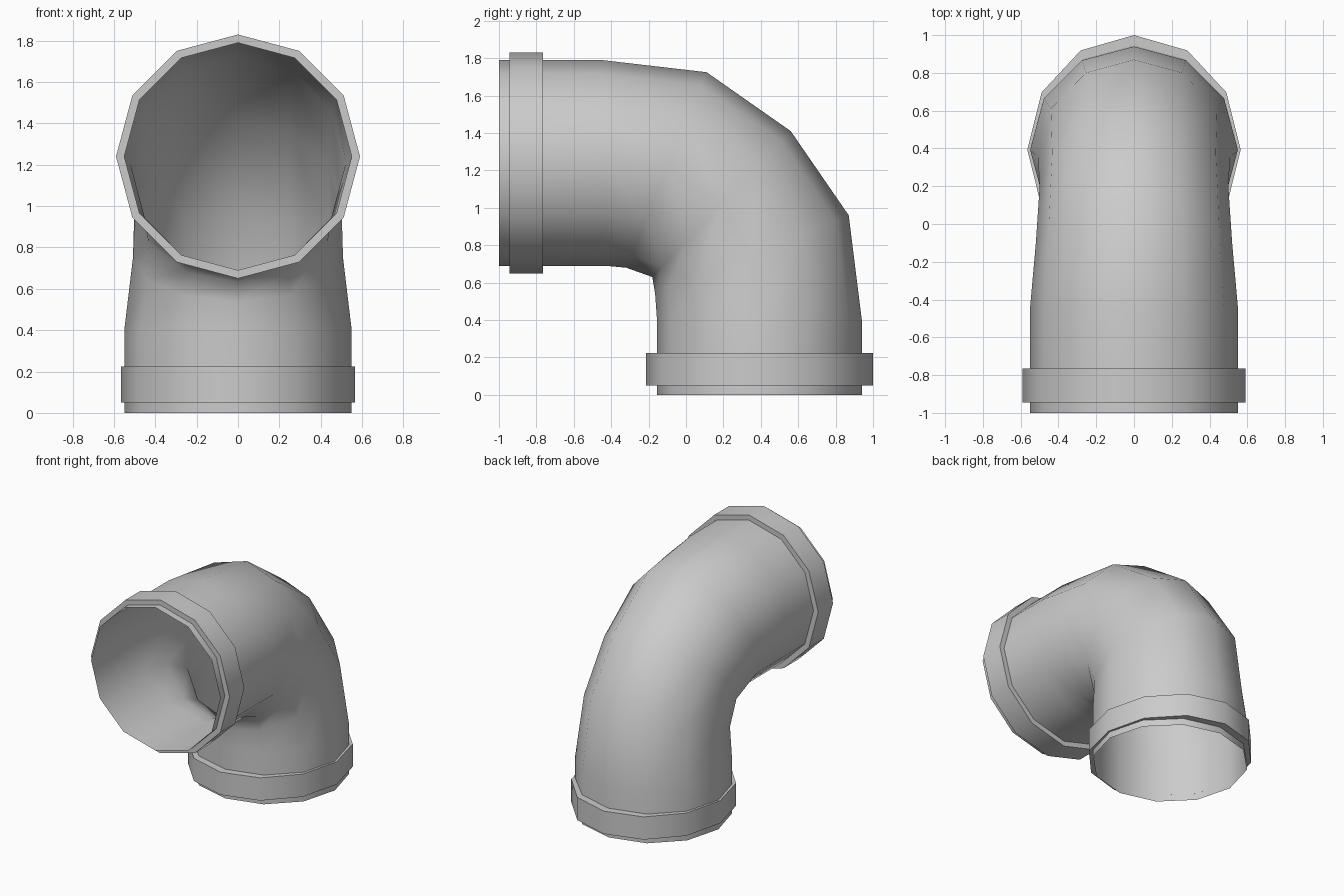
import bpy, bmesh, math
from mathutils import Vector

if "Cube" in bpy.data.objects:
    bpy.data.objects.remove(bpy.data.objects["Cube"])

SIDES = 12


def ring(bm, outer, inner, half_width):
    """Twelve-sided ring across the bend, given outer and inner (y, z) points."""
    o, i = Vector((0, *outer)), Vector((0, *inner))
    c, u = (o + i) / 2, (o - i) / 2
    w = Vector((half_width, 0, 0))
    return [bm.verts.new(c + u * math.cos(a) + w * math.sin(a))
            for a in (2 * math.pi * k / SIDES for k in range(SIDES))]


def loft(name, rings, angle, closed=False):
    bm = bmesh.new()
    loops = [ring(bm, *r) for r in rings]
    pairs = list(zip(loops, loops[1:]))
    if closed:
        pairs.append((loops[-1], loops[0]))
    for a, b in pairs:
        for k in range(SIDES):
            n = (k + 1) % SIDES
            bm.faces.new((a[k], a[n], b[n], b[k]))
    bmesh.ops.recalc_face_normals(bm, faces=bm.faces)
    # an open tube must face away from its axis
    if not closed:
        f = min(bm.faces, key=lambda f: f.calc_center_median().y)
        top = max((g for g in bm.faces if g.calc_center_median().y < -0.5),
                  key=lambda g: g.calc_center_median().z, default=f)
        if top.normal.z < 0:
            bmesh.ops.reverse_faces(bm, faces=bm.faces)
    me = bpy.data.meshes.new(name)
    bm.to_mesh(me)
    bm.free()
    ob = bpy.data.objects.new(name, me)
    bpy.context.collection.objects.link(ob)
    bpy.ops.object.select_all(action='DESELECT')
    bpy.context.view_layer.objects.active = ob
    ob.select_set(True)
    bpy.ops.object.shade_smooth_by_angle(angle=math.radians(angle))
    return ob


# Elbow pipe, open at both ends
loft("elbow_pipe", [
    ((-1.00, 1.79), (-1.00, 0.69), 0.55),
    ((-0.45, 1.79), (-0.43, 0.69), 0.55),
    ((0.11, 1.725), (-0.32, 0.68), 0.52),
    ((0.56, 1.41), (-0.18, 0.63), 0.50),
    ((0.87, 0.96), (-0.165, 0.54), 0.508),
    ((0.94, 0.40), (-0.155, 0.40), 0.55),
    ((0.94, 0.00), (-0.155, 0.00), 0.55)], 60)

# Front collar around the horizontal end
loft("front_collar", [
    ((y, 1.24 + r), (y, 1.24 - r), r)
    for y, r in ((-0.945, 0.55), (-0.945, 0.59), (-0.765, 0.59), (-0.765, 0.55))],
    40, closed=True)

# Bottom collar around the vertical end, slightly oval
loft("bottom_collar", [
    ((0.393 + ry, z), (0.393 - ry, z), rx)
    for z, ry, rx in ((0.05, 0.548, 0.55), (0.05, 0.607, 0.565),
                      (0.225, 0.607, 0.565), (0.225, 0.548, 0.55))],
    40, closed=True)
